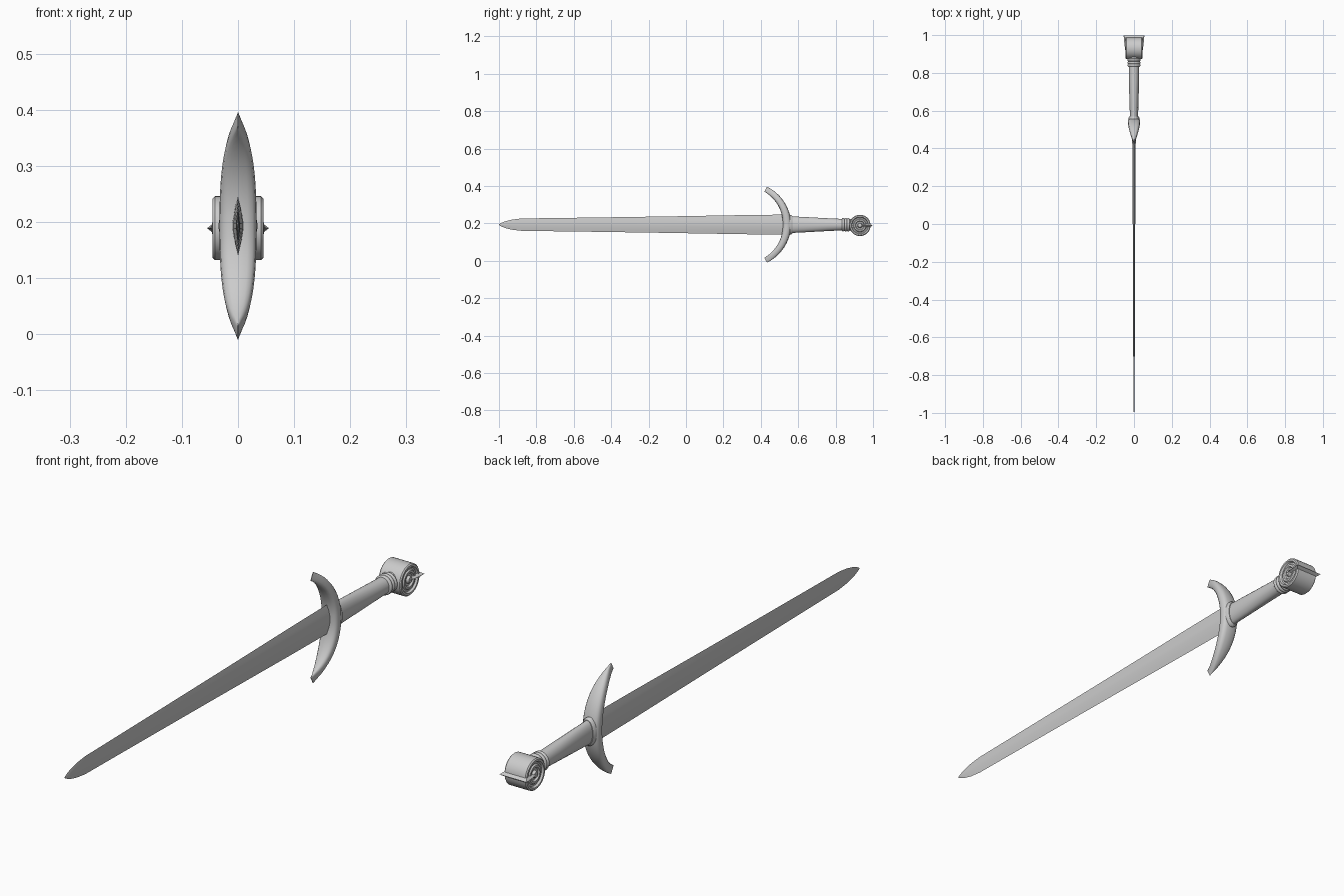
import bpy, math

if "Cube" in bpy.data.objects:
    bpy.data.objects.remove(bpy.data.objects["Cube"])

ZC = 0.193  # height of the sword's long axis


def make(name, verts, faces, angle=35):
    me = bpy.data.meshes.new(name)
    me.from_pydata(verts, [], faces)
    ob = bpy.data.objects.new(name, me)
    bpy.context.collection.objects.link(ob)
    bpy.ops.object.select_all(action='DESELECT')
    ob.select_set(True)
    bpy.context.view_layer.objects.active = ob
    bpy.ops.object.mode_set(mode='EDIT')
    bpy.ops.mesh.select_all(action='SELECT')
    bpy.ops.mesh.normals_make_consistent(inside=False)
    bpy.ops.object.mode_set(mode='OBJECT')
    bpy.ops.object.shade_smooth_by_angle(angle=math.radians(angle))
    return ob


def loft(name, rings, angle=35):
    """Skin a list of equal-length vertex rings and cap both ends."""
    n = len(rings[0])
    verts = [v for r in rings for v in r]
    faces = [(i * n + j, i * n + (j + 1) % n, (i + 1) * n + (j + 1) % n, (i + 1) * n + j)
             for i in range(len(rings) - 1) for j in range(n)]
    faces += [tuple(range(n)), tuple(range(len(verts) - n, len(verts)))]
    return make(name, verts, faces, angle)


def ellipse(y, rx, rz, n=24):
    return [(rx * math.cos(2 * math.pi * k / n), y, ZC + rz * math.sin(2 * math.pi * k / n))
            for k in range(n)]


# Blade: thin lens section tapering to a rounded point
stations = [(0.55, 0.010, 0.054), (0.3, 0.0085, 0.051), (-0.1, 0.006, 0.044),
            (-0.5, 0.0045, 0.038), (-0.88, 0.0035, 0.033), (-0.93, 0.0032, 0.027),
            (-0.97, 0.0028, 0.017), (-0.99, 0.002, 0.008), (-1.0, 0.0008, 0.002)]
lens = [(0, 1), (0.55, 0.6), (1, 0.12), (1, -0.12), (0.55, -0.6),
        (0, -1), (-0.55, -0.6), (-1, -0.12), (-1, 0.12), (-0.55, 0.6)]
loft("blade", [[(a * t, y, ZC + b * w) for a, b in lens] for y, t, w in stations])

# Guard: crescent, tapering sideways to sharp ends
R, cy, amax = 0.215, 0.325, math.radians(62)
rings = []
for i in range(25):
    s = -1 + i / 12
    a = s * amax
    rx = 0.033 * max(0.03, 1 - abs(s) ** 2.6)
    h = 0.023 - 0.008 * abs(s)
    ring = []
    for k in range(16):
        t = 2 * math.pi * k / 16
        c, q = math.cos(t), math.sin(t)
        r = R + h * math.copysign(abs(q) ** 0.7, q)
        ring.append((rx * math.copysign(abs(c) ** 0.7, c),
                     cy + r * math.cos(a), ZC + r * math.sin(a)))
    rings.append(ring)
loft("guard", rings, 50)

# Collar between guard and grip
loft("collar", [ellipse(0.53, 0.029, 0.052), ellipse(0.562, 0.029, 0.052),
                ellipse(0.57, 0.024, 0.046)])

# Grip: broad at the guard, rounder toward the pommel
loft("grip", [ellipse(0.55, 0.021, 0.045), ellipse(0.65, 0.024, 0.040),
              ellipse(0.76, 0.027, 0.034), ellipse(0.85, 0.028, 0.030),
              ellipse(0.90, 0.029, 0.030)])

# Three rounded rings below the pommel
for i, y in enumerate((0.840, 0.854, 0.868)):
    loft(f"grip_ring_{i + 1}", [ellipse(y + 0.007 * math.sin(b), 0.029 + 0.006 * math.cos(b),
                                        0.030 + 0.006 * math.cos(b))
                                for b in (k * math.pi / 6 for k in range(-3, 4))])

# Pommel: wheel turned around the x axis, with stepped faces
half = [(0.041, 0.057), (0.045, 0.053), (0.045, 0.046), (0.038, 0.042), (0.038, 0.036),
        (0.043, 0.032), (0.043, 0.025), (0.037, 0.021), (0.037, 0.014), (0.046, 0.010),
        (0.047, 0.003)]
profile = [(-x, r) for x, r in reversed(half)] + half
N = 36
loft("pommel", [[(x, 0.93 + r * math.cos(2 * math.pi * k / N),
                  ZC - 0.004 + r * math.sin(2 * math.pi * k / N)) for k in range(N)]
                for x, r in profile])

# Strap: ridged band running from each face centre over the end of the pommel
# (outer x, outer y, inner x, inner y, half height)
side = [(0.047, 0.925, 0.036, 0.925, 0.003), (0.051, 0.955, 0.036, 0.955, 0.006),
        (0.055, 0.998, 0.040, 0.980, 0.009)]
path = [(-a, b, -c, d, h) for a, b, c, d, h in side] + side[::-1]
loft("pommel_strap", [[(xo, yo, ZC - 0.004),
                       ((xo + xi * 3) / 4, (yo + yi * 3) / 4, ZC - 0.004 + h),
                       (xi, yi, ZC - 0.004),
                       ((xo + xi * 3) / 4, (yo + yi * 3) / 4, ZC - 0.004 - h)]
                      for xo, yo, xi, yi, h in path], 25)
